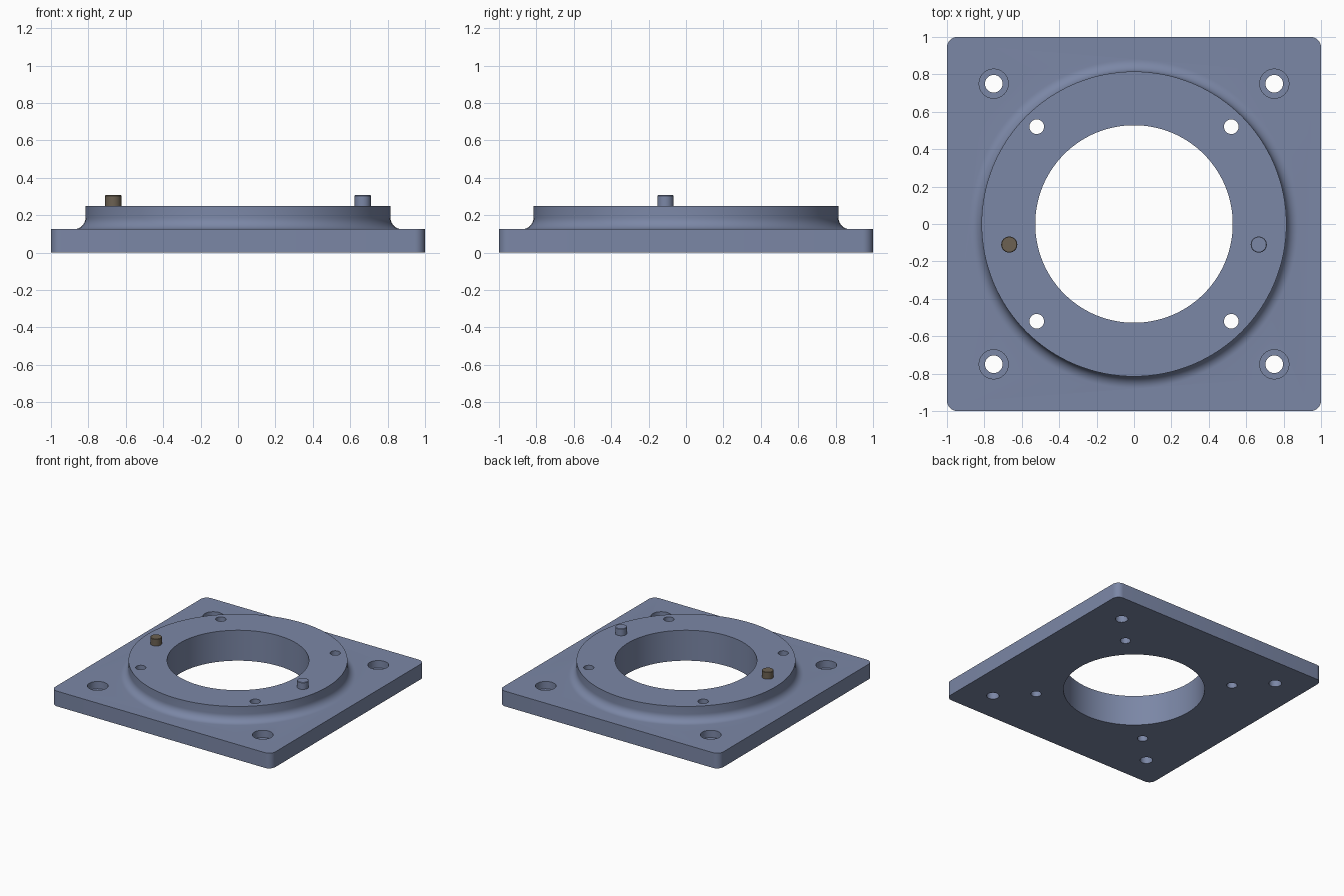
import bpy, bmesh, math

if "Cube" in bpy.data.objects:
    bpy.data.objects.remove(bpy.data.objects["Cube"])


def link(name, bm):
    bmesh.ops.recalc_face_normals(bm, faces=bm.faces)
    mesh = bpy.data.meshes.new(name)
    bm.to_mesh(mesh)
    bm.free()
    obj = bpy.data.objects.new(name, mesh)
    bpy.context.collection.objects.link(obj)
    return obj


def activate(obj):
    bpy.ops.object.select_all(action='DESELECT')
    obj.select_set(True)
    bpy.context.view_layer.objects.active = obj


def lathe(name, profile, x=0, y=0, seg=48):
    """Revolve (radius, z) points into a closed solid with flat caps."""
    bm = bmesh.new()
    rings = [[bm.verts.new((x + r * math.cos(2 * math.pi * i / seg),
                            y + r * math.sin(2 * math.pi * i / seg), z))
              for i in range(seg)] for r, z in profile]
    for a, b in zip(rings, rings[1:]):
        for i in range(seg):
            j = (i + 1) % seg
            bm.faces.new((a[i], a[j], b[j], b[i]))
    bm.faces.new(rings[0])
    bm.faces.new(rings[-1])
    return link(name, bm)


def boolean(obj, tool, operation):
    mod = obj.modifiers.new(operation, 'BOOLEAN')
    mod.operation = operation
    mod.solver = 'EXACT'
    mod.object = tool
    activate(obj)
    bpy.ops.object.modifier_apply(modifier=mod.name)
    bpy.data.objects.remove(tool)


def finish(obj, material):
    activate(obj)
    bpy.ops.object.shade_smooth_by_angle(angle=math.radians(30))
    obj.data.materials.clear()
    obj.data.materials.append(material)


def colour(name, rgb):
    mat = bpy.data.materials.new(name)
    mat.diffuse_color = (*rgb, 1)
    mat.use_nodes = True
    mat.node_tree.nodes["Principled BSDF"].inputs["Base Color"].default_value = mat.diffuse_color
    return mat


steel = colour("blue_grey_steel", (0.198, 0.242, 0.381))
brown = colour("pin_brown", (0.15, 0.12, 0.085))
PLATE_TOP, BOSS_TOP = 0.125, 0.25

# Square base plate with rounded vertical corners
bm = bmesh.new()
bmesh.ops.create_cube(bm, size=1)
for v in bm.verts:
    v.co = (v.co.x * 2, v.co.y * 2, (v.co.z + 0.5) * PLATE_TOP)
upright = [e for e in bm.edges if abs(e.verts[0].co.z - e.verts[1].co.z) > 0.01]
bmesh.ops.bevel(bm, geom=upright, offset=0.055, offset_type='OFFSET',
                segments=8, profile=0.5, affect='EDGES')
plate = link("flange_plate", bm)

# Raised round boss with a concave fillet at its foot
R, F = 0.815, 0.0625
fillet = [(R + F - F * math.sin(t), PLATE_TOP + F - F * math.cos(t))
          for t in (math.pi / 2 * k / 10 for k in range(11))]
boss = lathe("boss", [(R + F, 0.06)] + fillet + [(R, BOSS_TOP)], seg=128)
boolean(plate, boss, 'UNION')

# Central bore
boolean(plate, lathe("bore_cutter", [(0.528, -0.1), (0.528, 0.4)], seg=128), 'DIFFERENCE')

# Inner bolt holes and counterbored corner holes
for sx in (-1, 1):
    for sy in (-1, 1):
        hole = lathe("bolt_cutter", [(0.039, -0.1), (0.039, 0.4)], 0.52 * sx, 0.52 * sy)
        boolean(plate, hole, 'DIFFERENCE')
        corner = lathe("corner_cutter",
                       [(0.047, -0.1), (0.047, 0.065), (0.078, 0.065), (0.078, 0.4)],
                       0.75 * sx, 0.75 * sy)
        boolean(plate, corner, 'DIFFERENCE')
finish(plate, steel)

# Locating pins, the left one brown
for name, x, mat in (("left_pin", -0.667, brown), ("right_pin", 0.667, steel)):
    pin = lathe(name, [(0.043, BOSS_TOP - 0.005), (0.043, 0.304), (0.04, 0.307)], x, -0.11)
    finish(pin, mat)
